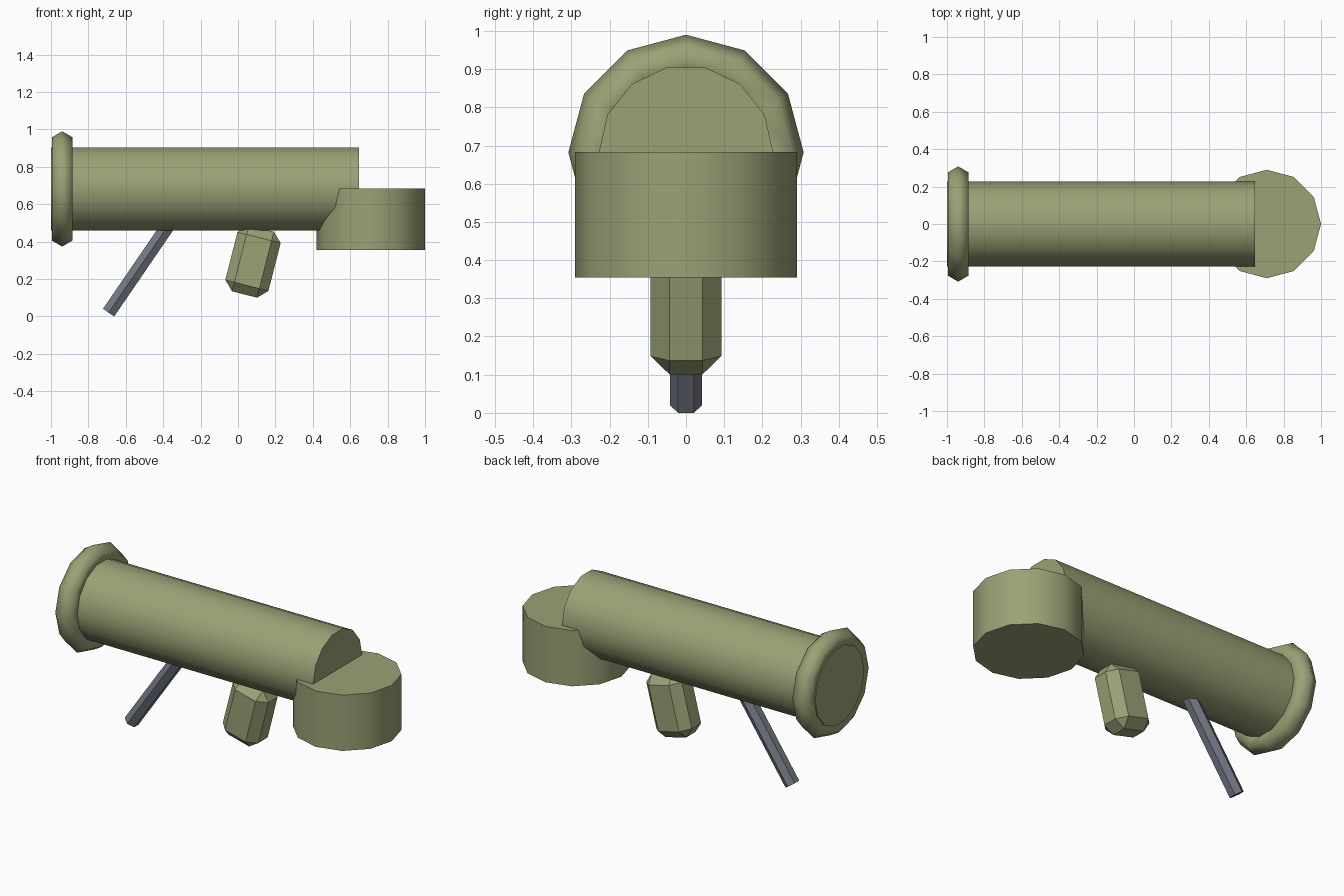
import bpy
import math
from mathutils import Vector

if "Cube" in bpy.data.objects:
    bpy.data.objects.remove(bpy.data.objects["Cube"])


def material(name, rgb):
    m = bpy.data.materials.new(name)
    m.diffuse_color = (*rgb, 1)
    m.use_nodes = True
    m.node_tree.nodes["Principled BSDF"].inputs["Base Color"].default_value = m.diffuse_color
    return m


OLIVE = material("olive", (0.32, 0.36, 0.18))
STEEL = material("steel", (0.17, 0.19, 0.23))


def finish(name, mat, smooth=None):
    ob = bpy.context.object
    ob.name = name
    ob.data.materials.append(mat)
    if smooth:
        bpy.ops.object.shade_smooth_by_angle(angle=math.radians(smooth))
    return ob


def cylinder(name, sides, radius, start, end, mat, smooth=None):
    # Prism between two points lying in the xz plane
    a, b = Vector(start), Vector(end)
    d = b - a
    bpy.ops.mesh.primitive_cylinder_add(
        vertices=sides, radius=radius, depth=d.length, location=(a + b) / 2,
        rotation=(0, math.atan2(d.x, d.z), 0))
    return finish(name, mat, smooth)


# Main barrel, with the rolled ring around its rear end
cylinder("barrel", 14, 0.228, (-1.0, 0, 0.682), (0.648, 0, 0.682), OLIVE, 40)
bpy.ops.mesh.primitive_torus_add(
    major_segments=12, minor_segments=6, major_radius=0.245, minor_radius=0.063,
    location=(-0.94, 0, 0.682), rotation=(0, math.pi / 2, 0))
finish("rear_ring", OLIVE, 75)

# Upright drum under the front end
cylinder("front_drum", 12, 0.29, (0.71, 0, 0.355), (0.71, 0, 0.683), OLIVE, 40)

# Chamfered, tilted hand grip
bpy.ops.mesh.primitive_cube_add(size=1, location=(0.08, 0, 0.294),
                                rotation=(0, 0.25, 0))
grip = finish("hand_grip", OLIVE)
grip.scale = (0.238, 0.186, 0.364)
bpy.ops.object.transform_apply(location=False, rotation=False, scale=True)
bevel = grip.modifiers.new("chamfer", 'BEVEL')
bevel.width = 0.05
bevel.segments = 1

# Slanted support rod
foot, tilt, length = Vector((-0.692, 0, 0.0205)), 0.6, 0.6
cylinder("support_rod", 6, 0.042, foot,
         foot + length * Vector((math.sin(tilt), 0, math.cos(tilt))), STEEL)
